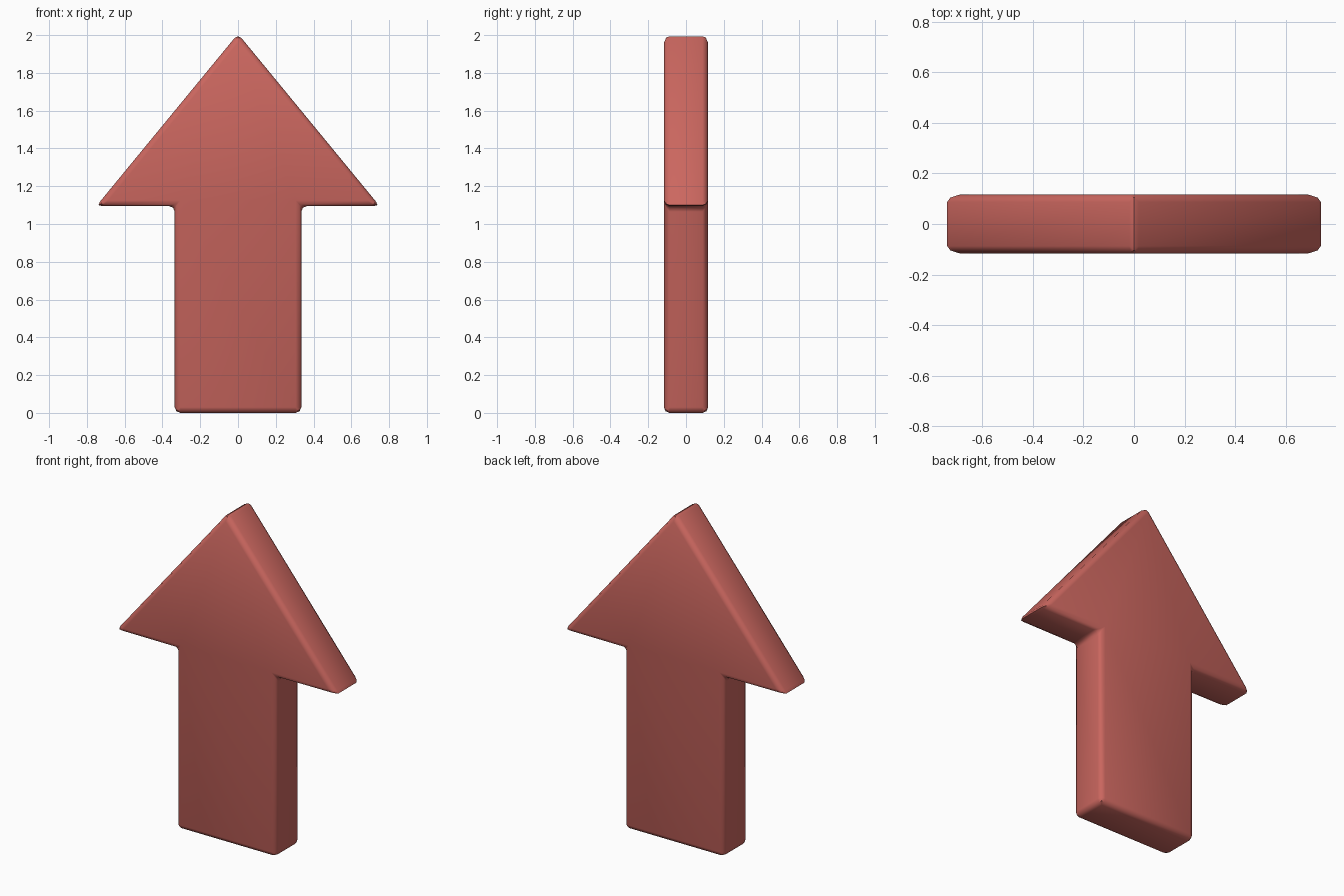
import bpy, bmesh

if "Cube" in bpy.data.objects:
    bpy.data.objects.remove(bpy.data.objects["Cube"])

# Colour
red = bpy.data.materials.new("coral red")
red.diffuse_color = (0.60, 0.135, 0.115, 1)
red.use_nodes = True
red.node_tree.nodes["Principled BSDF"].inputs["Base Color"].default_value = red.diffuse_color

# Arrow outline, right half from tip to foot, mirrored to the left
right = [(0.75, 1.10), (0.335, 1.10), (0.335, 0.005)]
outline = [(0, 2.012)] + right + [(-x, z) for x, z in reversed(right)]
T = 0.117  # half thickness

# Extrude the outline front to back
bm = bmesh.new()
front = bm.faces.new([bm.verts.new((x, -T, z)) for x, z in outline])
ext = bmesh.ops.extrude_face_region(bm, geom=[front], use_keep_orig=True)
bmesh.ops.translate(bm, vec=(0, 2 * T, 0),
                    verts=[v for v in ext["geom"] if isinstance(v, bmesh.types.BMVert)])
bmesh.ops.recalc_face_normals(bm, faces=bm.faces[:])

# Round every edge
bmesh.ops.bevel(bm, geom=bm.edges[:], offset=0.03, offset_type='OFFSET',
                segments=2, profile=0.5, affect='EDGES', clamp_overlap=True)
bmesh.ops.recalc_face_normals(bm, faces=bm.faces[:])

# Stand exactly on the ground
low = min(v.co.z for v in bm.verts)
bmesh.ops.translate(bm, vec=(0, 0, -low), verts=bm.verts[:])

mesh = bpy.data.meshes.new("arrow")
bm.to_mesh(mesh)
bm.free()
mesh.materials.append(red)
arrow = bpy.data.objects.new("arrow", mesh)
bpy.context.collection.objects.link(arrow)
bpy.context.view_layer.objects.active = arrow
arrow.select_set(True)
bpy.ops.object.shade_smooth_by_angle(angle=0.8)
